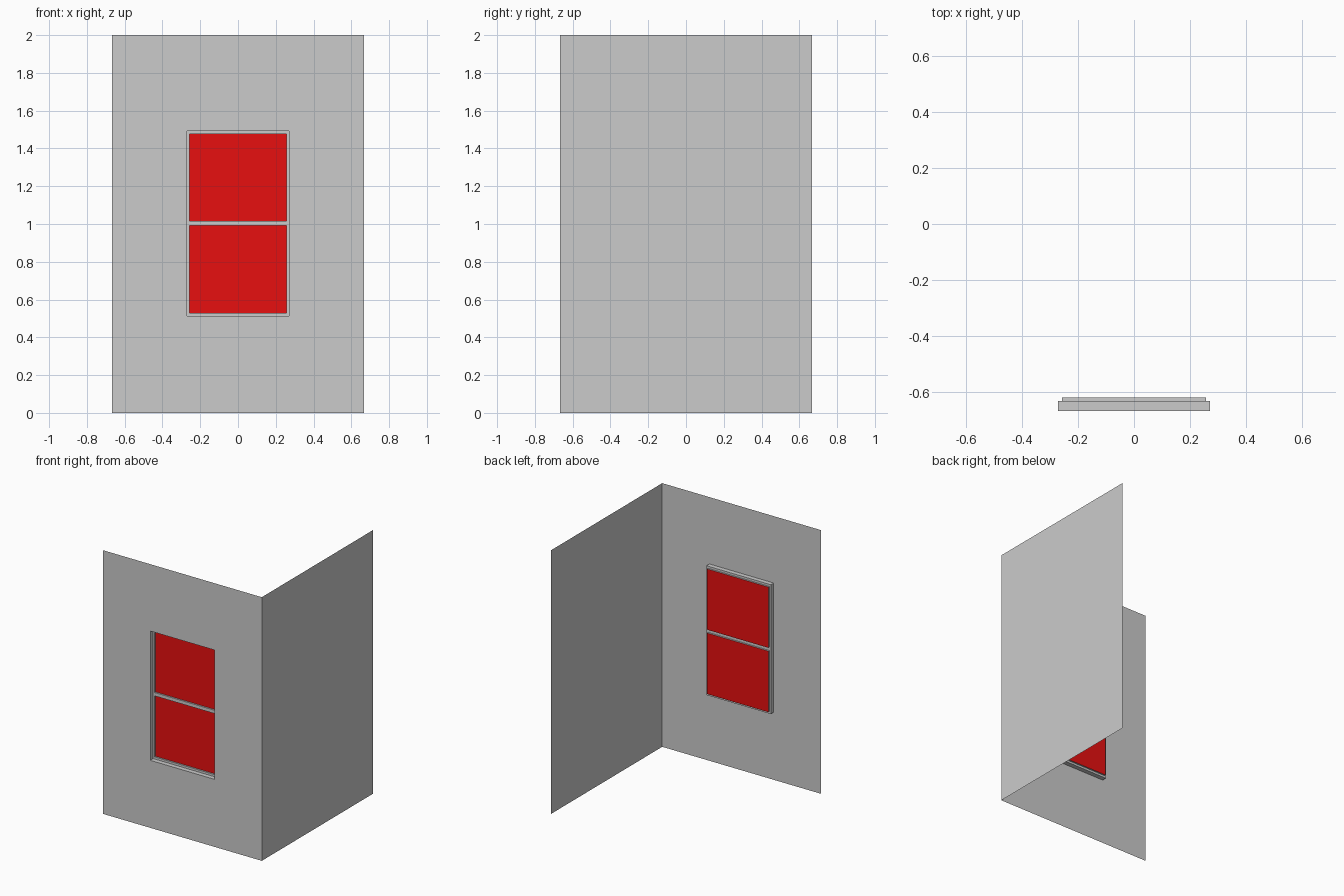
import bpy
import bmesh

cube = bpy.data.objects.get("Cube")
if cube:
    bpy.data.objects.remove(cube, do_unlink=True)


def material(name, colour):
    mat = bpy.data.materials.new(name)
    mat.use_nodes = True
    mat.diffuse_color = colour
    mat.node_tree.nodes["Principled BSDF"].inputs["Base Color"].default_value = colour
    return mat


GREY = material("wall grey", (0.6, 0.6, 0.6, 1))
RED = material("window red", (0.8, 0.005, 0.005, 1))

HALF, HEIGHT = 0.666, 2.0
FRAME = (-0.27, 0.27, 0.512, 1.493)           # x min, x max, z min, z max
PANES = [(-0.257, 0.257, 0.528, 0.991),
         (-0.257, 0.257, 1.016, 1.477)]
LEDGE_Y, PANE_Y = -0.631, -0.619


def inside(x, z, r):
    return r[0] < x < r[1] and r[2] < z < r[3]


def sheet(bm, y, outer, holes):
    """Flat upright sheet at depth y with rectangular holes, split on a grid."""
    rects = [outer] + holes
    xs = sorted({v for r in rects for v in r[:2]})
    zs = sorted({v for r in rects for v in r[2:]})
    for x0, x1 in zip(xs, xs[1:]):
        for z0, z1 in zip(zs, zs[1:]):
            if any(inside((x0 + x1) / 2, (z0 + z1) / 2, h) for h in holes):
                continue
            corners = ((x0, z0), (x1, z0), (x1, z1), (x0, z1))
            bm.faces.new([bm.verts.new((x, y, z)) for x, z in corners])


def reveal(bm, r, y0, y1):
    """Four sides of a rectangular recess, facing into the opening."""
    ring = [(r[0], r[2]), (r[1], r[2]), (r[1], r[3]), (r[0], r[3])]
    for a, b in zip(ring, ring[1:] + ring[:1]):
        points = [(a, y0), (b, y0), (b, y1), (a, y1)]
        bm.faces.new([bm.verts.new((p[0], y, p[1])) for p, y in points])


def finish(bm, name, mat):
    bmesh.ops.remove_doubles(bm, verts=bm.verts, dist=0.0001)
    mesh = bpy.data.meshes.new(name)
    bm.to_mesh(mesh)
    bm.free()
    mesh.materials.append(mat)
    obj = bpy.data.objects.new(name, mesh)
    bpy.context.collection.objects.link(obj)
    return obj


# Front wall with the window opening
bm = bmesh.new()
sheet(bm, -HALF, (-HALF, HALF, 0, HEIGHT), [FRAME])
finish(bm, "front_wall", GREY)

# Side wall joined at the front left corner
bm = bmesh.new()
ends = ((-HALF, 0), (HALF, 0), (HALF, HEIGHT), (-HALF, HEIGHT))
bm.faces.new([bm.verts.new((HALF, y, z)) for y, z in ends])
finish(bm, "left_wall", GREY)

# Recessed window frame: deep reveal, thin ledge with middle bar, pane rebates
bm = bmesh.new()
reveal(bm, FRAME, -HALF, LEDGE_Y)
sheet(bm, LEDGE_Y, FRAME, PANES)
for pane in PANES:
    reveal(bm, pane, LEDGE_Y, PANE_Y)
finish(bm, "window_frame", GREY)

# Two window panes
for name, pane in zip(("lower_pane", "upper_pane"), PANES):
    bm = bmesh.new()
    sheet(bm, PANE_Y, pane, [])
    finish(bm, name, RED)
